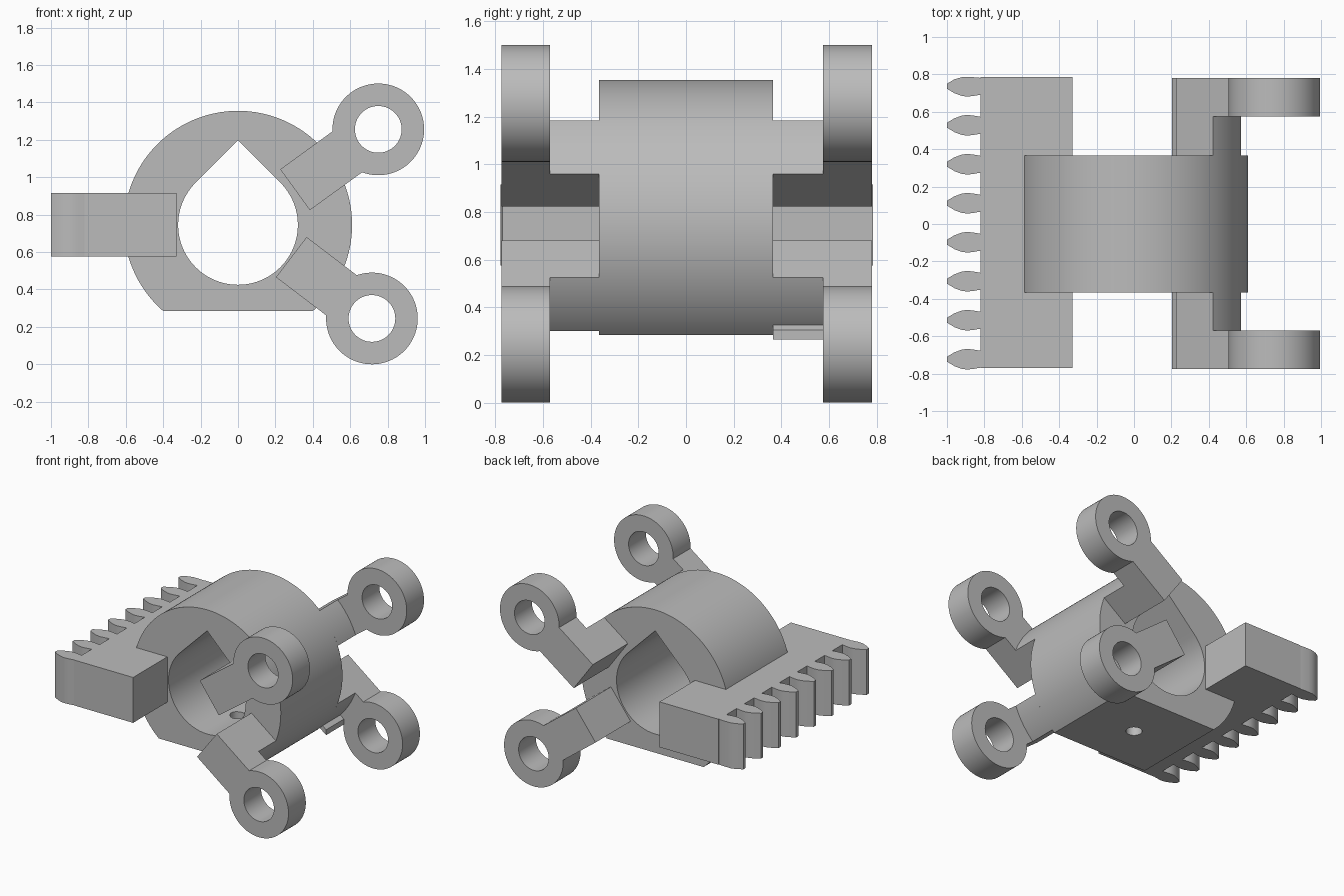
import bpy, bmesh
from math import sin, cos, pi, atan2, asin, sqrt
from mathutils import Vector

if "Cube" in bpy.data.objects:
    bpy.data.objects.remove(bpy.data.objects["Cube"], do_unlink=True)

grey = bpy.data.materials.new("plain grey")
grey.use_nodes = True
grey.diffuse_color = (0.5, 0.5, 0.5, 1)
grey.node_tree.nodes["Principled BSDF"].inputs["Base Color"].default_value = (0.5, 0.5, 0.5, 1)


def arc(cx, cy, r, a0, a1, n):
    """Points along an arc, both ends included."""
    return [(cx + r * cos(a0 + (a1 - a0) * i / n), cy + r * sin(a0 + (a1 - a0) * i / n))
            for i in range(n + 1)]


def prism(name, outline, lo, hi, axis="y"):
    """Extrude an outline along y (outline in x, z) or along z (outline in x, y)."""
    bm = bmesh.new()
    place = (lambda p, d: (p[0], d, p[1])) if axis == "y" else (lambda p, d: (p[0], p[1], d))
    face = bm.faces.new([bm.verts.new(place(p, lo)) for p in outline])
    new = bmesh.ops.extrude_face_region(bm, geom=[face])["geom"]
    shift = (0, hi - lo, 0) if axis == "y" else (0, 0, hi - lo)
    bmesh.ops.translate(bm, verts=[v for v in new if isinstance(v, bmesh.types.BMVert)], vec=shift)
    bmesh.ops.recalc_face_normals(bm, faces=bm.faces)
    mesh = bpy.data.meshes.new(name)
    bm.to_mesh(mesh)
    bm.free()
    mesh.materials.append(grey)
    obj = bpy.data.objects.new(name, mesh)
    bpy.context.collection.objects.link(obj)
    return obj


def cut(obj, cutter):
    """Subtract the cutter, then discard it."""
    mod = obj.modifiers.new("cut", "BOOLEAN")
    mod.operation, mod.solver, mod.object = "DIFFERENCE", "EXACT", cutter
    bpy.ops.object.select_all(action="DESELECT")
    bpy.context.view_layer.objects.active = obj
    obj.select_set(True)
    bpy.ops.object.modifier_apply(modifier=mod.name)
    bpy.data.objects.remove(cutter, do_unlink=True)


def smooth(obj):
    bpy.ops.object.select_all(action="DESELECT")
    bpy.context.view_layer.objects.active = obj
    obj.select_set(True)
    bpy.ops.object.shade_smooth_by_angle(angle=0.45)


# Body: round sleeve with a flat underside, a teardrop bore and a screw hole
AXIS, RADIUS, BORE, HALF, FLAT = 0.745, 0.61, 0.32, 0.365, 0.285
flat_angle = asin((FLAT - AXIS) / RADIUS)
body = prism("body_sleeve", arc(0, AXIS, RADIUS, flat_angle, pi - flat_angle, 128), -HALF, HALF)
teardrop = arc(0, AXIS, BORE, 3 * pi / 4, 9 * pi / 4, 72) + [(0, AXIS + BORE * sqrt(2))]
cut(body, prism("bore_cutter", teardrop, -1, 1))
cut(body, prism("screw_cutter", arc(0, 0, 0.055, 0, 2 * pi, 40)[:-1], 0.1, 0.6, "z"))
smooth(body)

# Rack: a bar beside the sleeve with a row of bulged teeth
Z0, Z1 = 0.575, 0.915
BACK, ROOT, TIP = -0.33, -0.82, -1.0
Y0, Y1 = -0.77, 0.785
prism("rack_bar", [(BACK, Y0), (BACK, Y1), (ROOT, Y1), (ROOT, Y0)], Z0, Z1, "z")
flank = [(ROOT - 0.0, 0.045), (-0.86, 0.052), (-0.89, 0.055), (-0.92, 0.052),
         (-0.96, 0.037), (TIP, 0.013)]
for i in range(8):
    yc = -0.723 + 0.2085 * i
    side = [(x, yc + w) for x, w in flank]
    other = [(x, yc - w) for x, w in reversed(flank)]
    outline = [(x, min(y, Y1)) for x, y in side + other]
    smooth(prism(f"rack_tooth_{i + 1}", outline, Z0, Z1, "z"))

# Hinge arms: an eyelet on a bar, with a step following the sleeve's curve
EYE, PIN, WIDE = 0.245, 0.125, 0.135
join = asin(WIDE / EYE)
for level, eye, root in (("upper", Vector((0.75, 1.256)), Vector((0.305, 0.933))),
                         ("lower", Vector((0.716, 0.245)), Vector((0.285, 0.573)))):
    d = (eye - root).normalized()
    n = Vector((-d.y, d.x))
    angle = atan2(d.y, d.x)
    corners = [root + n * WIDE, root - n * WIDE]
    outline = arc(eye.x, eye.y, EYE, angle - pi + join, angle + pi - join, 80) + corners

    # Angles at which the bar's two edges meet the sleeve's surface
    ends = []
    for c in corners:
        p = c - Vector((0, AXIS))
        t = -p.dot(d) + sqrt(p.dot(d) ** 2 - p.dot(p) + RADIUS ** 2)
        hit = p + d * t
        ends.append(atan2(hit.y, hit.x))
    step = arc(0, AXIS, RADIUS, ends[1], ends[0], 24) + corners

    for where, s, inner, outer in (("front", -1, 0.57, 0.775), ("back", 1, 0.575, 0.78)):
        lug = prism(f"{level}_{where}_hinge_arm", outline, s * inner, s * outer)
        cut(lug, prism("pin_cutter", arc(eye.x, eye.y, PIN, 0, 2 * pi, 56)[:-1], -1, 1))
        smooth(lug)
        smooth(prism(f"{level}_{where}_arm_step", step, s * HALF, s * inner))

# Small wedge under the lower back arm
prism("lower_back_wedge", [(0.41, 0.313), (0.475, 0.265), (0.475, 0.305), (0.44, 0.33)], HALF, 0.575)
